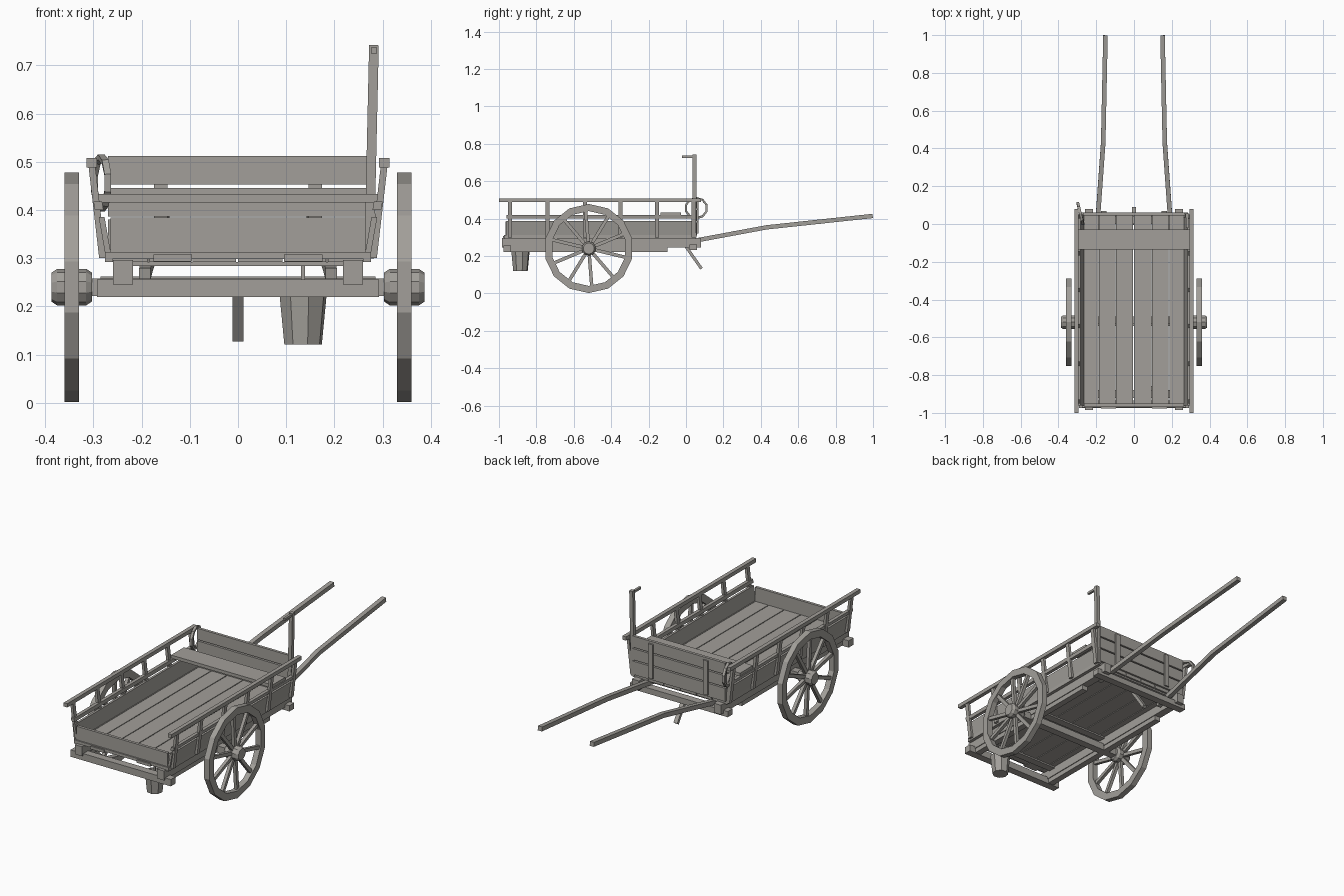
import bpy, bmesh, math
from mathutils import Vector

if "Cube" in bpy.data.objects:
    bpy.data.objects.remove(bpy.data.objects["Cube"])

wood = bpy.data.materials.new("weathered_grey_wood")
wood.diffuse_color = (0.36, 0.345, 0.32, 1)
wood.use_nodes = True
wood.node_tree.nodes["Principled BSDF"].inputs["Base Color"].default_value = wood.diffuse_color


def finish(name, bm):
    bmesh.ops.recalc_face_normals(bm, faces=bm.faces)
    me = bpy.data.meshes.new(name)
    bm.to_mesh(me)
    bm.free()
    me.materials.append(wood)
    ob = bpy.data.objects.new(name, me)
    bpy.context.collection.objects.link(ob)
    return ob


def loft(name, rings, closed=False):
    """Skin a list of equal-length point rings; cap the ends unless closed."""
    bm = bmesh.new()
    vs = [[bm.verts.new(p) for p in r] for r in rings]
    n, m = len(rings[0]), len(rings)
    for i in range(m if closed else m - 1):
        a, b = vs[i], vs[(i + 1) % m]
        for j in range(n):
            k = (j + 1) % n
            bm.faces.new((a[j], a[k], b[k], b[j]))
    if not closed:
        bm.faces.new(vs[0])
        bm.faces.new(vs[-1])
    return finish(name, bm)


def box(name, x0, x1, y0, y1, z0, z1, lean=0.0):
    """Box whose top is shifted outward in x by lean."""
    rings = []
    for z, d in ((z0, 0), (z1, lean)):
        rings.append([(x0 + d, y0, z), (x1 + d, y0, z), (x1 + d, y1, z), (x0 + d, y1, z)])
    return loft(name, rings)


def bar(name, pts, w, h, closed=False):
    """Square bar along a path; w is the sideways size, h the other one."""
    pts = [Vector(p) for p in pts]
    n, rings = len(pts), []
    for i, p in enumerate(pts):
        if closed:
            t = pts[(i + 1) % n] - pts[i - 1]
        else:
            t = pts[min(i + 1, n - 1)] - pts[max(i - 1, 0)]
        t.normalize()
        side = Vector((1, 0, 0))
        if abs(t.x) > 0.9:
            side = Vector((0, 1, 0))
        up = t.cross(side).normalized()
        side = up.cross(t).normalized()
        rings.append([p + side * a * w / 2 + up * b * h / 2
                      for a, b in ((-1, -1), (1, -1), (1, 1), (-1, 1))])
    return loft(name, rings, closed)


def circle_x(x, r, n, cy, cz):
    return [(x, cy + r * math.sin(2 * math.pi * i / n), cz + r * math.cos(2 * math.pi * i / n))
            for i in range(n)]


WY, WZ, WR = -0.52, 0.24, 0.238

# Floor planks and the battens beneath them
for x0, x1 in ((-0.265, -0.188), (-0.184, -0.098), (-0.094, -0.004),
               (0.0, 0.092), (0.096, 0.183), (0.187, 0.265)):
    box("floor_plank", x0, x1, -0.96, 0.05, 0.292, 0.31)
for y in (-0.9, -0.51, 0.02):
    box("floor_batten", -0.255, 0.255, y - 0.02, y + 0.02, 0.284, 0.2925)

# Axle and cross beams
box("axle", -0.31, 0.31, WY - 0.02, WY + 0.02, 0.222, 0.258)
box("rear_cross_beam", -0.292, 0.292, -0.975, -0.935, 0.22, 0.256)
box("front_cross_beam", -0.285, 0.285, 0.02, 0.06, 0.232, 0.262)

for s in (-1, 1):
    def sbox(name, x0, x1, *rest, lean=0.0):
        a, b = sorted((s * x0, s * x1))
        return box(name, a, b, *rest, lean=s * lean)

    # Chassis rail with the deeper skirt along its middle
    sbox("chassis_rail", 0.218, 0.259, -0.985, 0.08, 0.246, 0.296)
    sbox("chassis_skirt", 0.222, 0.255, -0.96, -0.10, 0.222, 0.292)

    # Leaning side: sill, board, rails and posts
    sbox("side_sill", 0.26, 0.276, -0.97, 0.05, 0.292, 0.312)
    sbox("side_board", 0.264, 0.276, -0.96, 0.05, 0.312, 0.386, lean=0.013)
    sbox("middle_rail", 0.279, 0.297, -0.96, 0.05, 0.40, 0.418, lean=0.003)
    sbox("top_rail", 0.293, 0.314, -1.0, 0.08, 0.488, 0.508)
    for y in (-0.94, -0.74, -0.54, -0.35, -0.155, 0.04):
        sbox("side_post", 0.274, 0.288, y - 0.011, y + 0.011, 0.30, 0.49, lean=0.022)

    # Pulling shaft
    bar("shaft", [(s * 0.193, -0.04, 0.268), (s * 0.188, 0.08, 0.288),
                  (s * 0.163, 0.43, 0.353), (s * 0.151, 0.998, 0.414)], 0.024, 0.023)

    # Wheel rim: fourteen straight felloes
    x0, x1 = s * 0.33, s * 0.36
    loops = [circle_x(x, r, 14, WY, WZ)
             for x, r in ((x0, WR), (x1, WR), (x1, 0.2), (x0, 0.2))]
    loft("wheel_rim", loops, closed=True)
    # Spokes
    for i in range(10):
        a = 2 * math.pi * i / 10 - 0.08
        d = Vector((0, math.sin(a), math.cos(a)))
        c = Vector((s * 0.345, WY, WZ))
        bar("spoke", [c + d * 0.025, c + d * 0.207], 0.017, 0.018)
    # Hub
    loft("wheel_hub", [circle_x(s * x, r, 10, WY, WZ) for x, r in
                       ((0.303, 0.03), (0.315, 0.038), (0.375, 0.038), (0.387, 0.03))])

# Front board made of three planks with cleats
for z0, z1 in ((0.31, 0.38), (0.387, 0.446), (0.453, 0.512)):
    box("front_board_plank", -0.27, 0.27, 0.045, 0.06, z0, z1)
for x in (-0.16, 0.16):
    box("front_board_cleat", x - 0.014, x + 0.014, 0.06, 0.068, 0.32, 0.5)

# Low tailgate
box("tailgate", -0.265, 0.265, -0.965, -0.95, 0.312, 0.384)
box("tailgate_sill", -0.275, 0.275, -0.972, -0.95, 0.298, 0.313)
for x in (-0.135, 0.135):
    box("tailgate_hinge", x - 0.04, x + 0.04, -0.978, -0.955, 0.293, 0.308)

# Seat plank
box("seat", -0.295, 0.295, -0.135, -0.028, 0.416, 0.433)

# Lantern pole with a peg
bar("lantern_pole", [(0.272, 0.045, 0.30), (0.282, 0.045, 0.742)], 0.02, 0.02)
bar("lantern_peg", [(0.282, 0.045, 0.731), (0.282, -0.022, 0.731)], 0.012, 0.012)

# Prop leg under the front
bar("prop_leg", [(0, 0.0, 0.25), (0, 0.083, 0.132)], 0.022, 0.016)

# Rope loop hung on the corner
ring = []
for i in range(10):
    a = 2 * math.pi * (i + 0.5) / 10
    y = 0.055 + 0.058 * math.cos(a)
    ring.append((-0.27 - 0.25 * y, y, 0.456 + 0.054 * math.sin(a)))
bar("rope_loop", ring, 0.014, 0.011, closed=True)

# Hanging bucket with its hook
def bucket_ring(z, r):
    return [(0.135 + r * math.cos(math.pi * (i + 0.3) / 4),
             -0.885 + r * math.sin(math.pi * (i + 0.3) / 4), z) for i in range(8)]
loft("bucket", [bucket_ring(0.121, 0.04), bucket_ring(0.222, 0.05),
                bucket_ring(0.222, 0.043), bucket_ring(0.13, 0.034)])
bar("bucket_hook", [(0.135, -0.885, 0.20), (0.135, -0.885, 0.292)], 0.008, 0.008)
